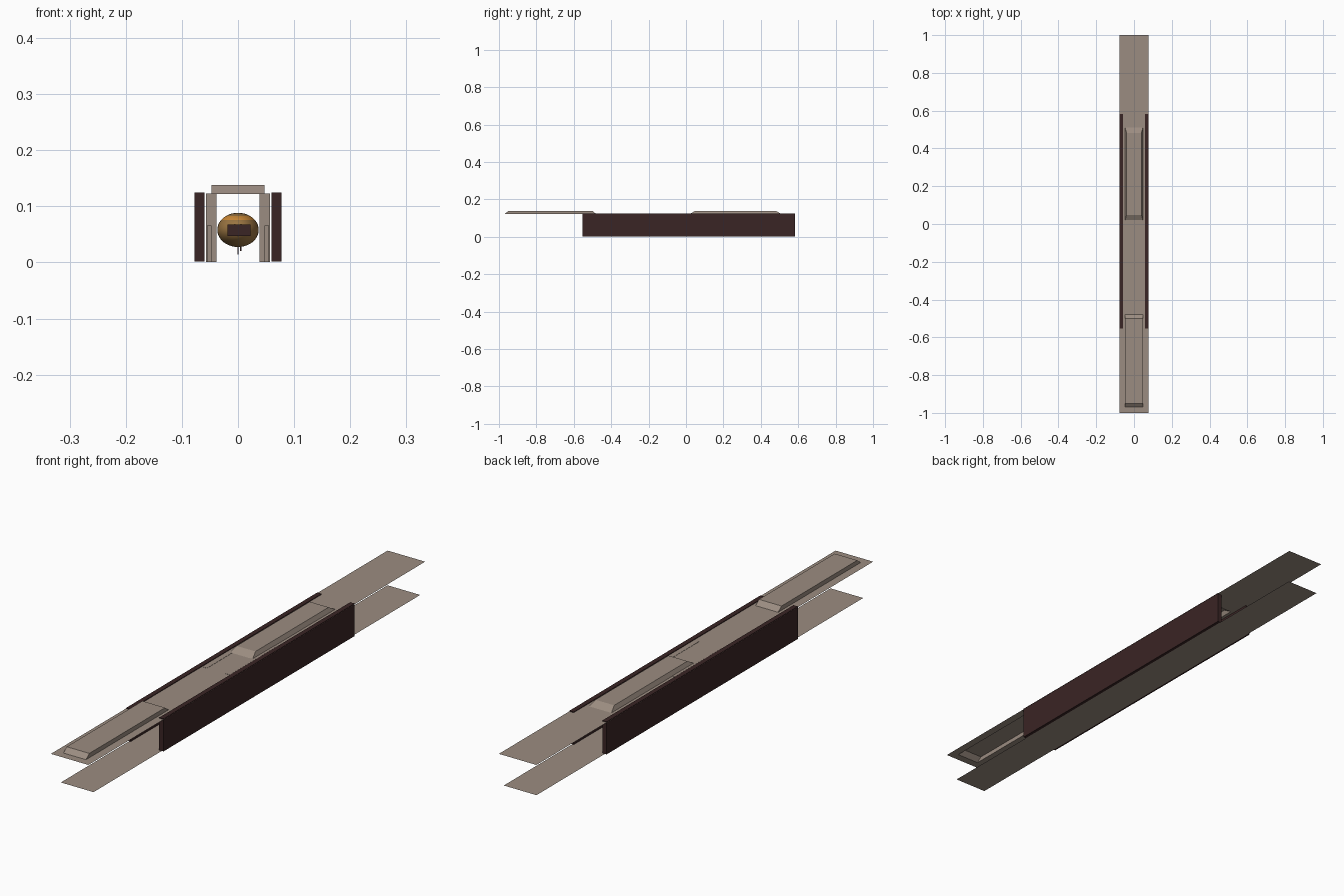
import bpy, bmesh, math
from mathutils import Matrix, Vector

if "Cube" in bpy.data.objects:
    bpy.data.objects.remove(bpy.data.objects["Cube"])


def material(name, rgb):
    m = bpy.data.materials.new(name)
    m.diffuse_color = (*rgb, 1)
    m.use_nodes = True
    m.node_tree.nodes["Principled BSDF"].inputs["Base Color"].default_value = m.diffuse_color
    return m


BEIGE = material("warm_beige", (0.33, 0.265, 0.22))
DARK = material("dark_brown", (0.042, 0.018, 0.018))
GOLD = material("golden_brown", (0.33, 0.18, 0.055))
ORANGE = material("orange", (0.65, 0.27, 0.04))


def finish(name, bm, *mats):
    bmesh.ops.recalc_face_normals(bm, faces=bm.faces)
    me = bpy.data.meshes.new(name)
    bm.to_mesh(me)
    bm.free()
    for m in mats:
        me.materials.append(m)
    ob = bpy.data.objects.new(name, me)
    bpy.context.collection.objects.link(ob)
    return ob


def box(name, lo, hi, mat):
    bm = bmesh.new()
    lo, hi = Vector(lo), Vector(hi)
    s = hi - lo
    bmesh.ops.create_cube(bm, size=1, matrix=Matrix.Translation((lo + hi) / 2)
                          @ Matrix.Diagonal((s.x, s.y, s.z, 1)))
    return finish(name, bm, mat)


def sheet(xs, ys, z):
    bm = bmesh.new()
    v = [[bm.verts.new((x, y, z)) for x in xs] for y in ys]
    faces = {}
    for j in range(len(ys) - 1):
        for i in range(len(xs) - 1):
            faces[i, j] = bm.faces.new((v[j][i], v[j][i+1], v[j+1][i+1], v[j+1][i]))
    return bm, faces


# floor sheet
bm, _ = sheet((-0.068, 0.068), (-0.955, 0.985), 0.0)
finish("floor", bm, BEIGE)

# ceiling sheet with two raised, hollow bays
bm, faces = sheet((-0.078, -0.047, 0.047, 0.078),
                  (-1, -0.97, -0.48, 0.02, 0.51, 1), 0.122)
for key in ((1, 1), (1, 3)):
    f = faces[key]
    bmesh.ops.inset_individual(bm, faces=[f], thickness=0.011)
    mid = f.calc_center_median().y
    for v in f.verts:
        v.co.z = 0.138
        v.co.y += -0.02 if v.co.y > mid else 0.02
finish("ceiling", bm, BEIGE)

# side walls, inner wall blocks and low rails
for side, s in (("left", -1), ("right", 1)):
    def pair(a, b):
        return min(s * a, s * b), max(s * a, s * b)
    a, b = pair(0.0595, 0.0775)
    box(side + "_wall", (a, -0.553, 0.002), (b, 0.582, 0.1245), DARK)
    a, b = pair(0.038, 0.057)
    box(side + "_inner_block", (a, -0.13, 0.0006), (b, 0.15, 0.1228), BEIGE)
    a, b = pair(0.047, 0.0555)
    box(side + "_low_rail", (a, -0.14, 0.0006), (b, -0.13, 0.066), BEIGE)

# rounded pod hanging in the middle, with an orange band near the top
bm = bmesh.new()
bmesh.ops.create_uvsphere(bm, u_segments=32, v_segments=20, radius=1,
                          matrix=Matrix.Translation((0, 0.01, 0.058))
                          @ Matrix.Diagonal((0.037, 0.06, 0.0305, 1)))
for f in bm.faces:
    f.smooth = True
    z = f.calc_center_median().z
    f.material_index = 1 if 0.074 < z < 0.083 else 0
finish("pod_body", bm, GOLD, ORANGE)

# pod front panel and small hanging stem
box("pod_panel", (-0.019, -0.056, 0.047), (0.022, -0.035, 0.068), DARK)
box("pod_stem", (-0.0012, 0.005, 0.014), (0.0012, 0.008, 0.03), DARK)
box("pod_stem_side", (0.004, 0.005, 0.02), (0.006, 0.008, 0.03), DARK)
